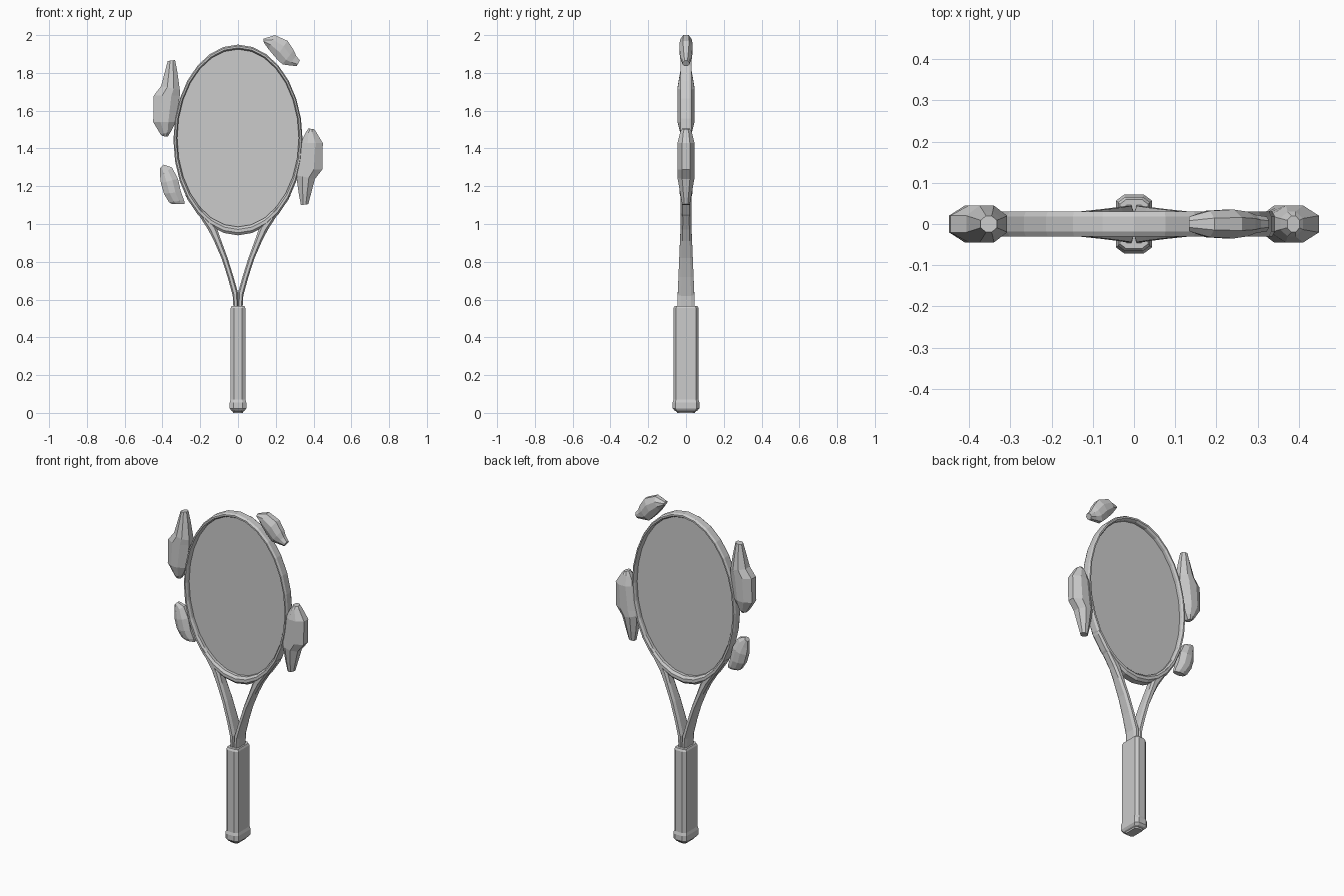
import bpy, bmesh, math
from math import sin, cos, pi


def loft(name, stations, fx=0.5, fy=0.5, closed=False):
    """Skin eight-sided sections; each station is (edge_a xz, edge_b xz, half depth)."""
    bm = bmesh.new()
    rings = []
    for (ax, az), (bx, bz), d in stations:
        ring = []
        for u, v in ((1, fy), (fx, 1), (-fx, 1), (-1, fy),
                     (-1, -fy), (-fx, -1), (fx, -1), (1, -fy)):
            t = (u + 1) / 2
            ring.append(bm.verts.new((ax + (bx - ax) * t, v * d, az + (bz - az) * t)))
        rings.append(ring)
    pairs = list(zip(rings, rings[1:]))
    if closed:
        pairs.append((rings[-1], rings[0]))
    else:
        bm.faces.new(rings[0])
        bm.faces.new(rings[-1])
    for r, s in pairs:
        for i in range(8):
            j = (i + 1) % 8
            bm.faces.new((r[i], r[j], s[j], s[i]))
    bmesh.ops.recalc_face_normals(bm, faces=bm.faces)
    me = bpy.data.meshes.new(name)
    bm.to_mesh(me)
    bm.free()
    ob = bpy.data.objects.new(name, me)
    bpy.context.collection.objects.link(ob)
    return ob


# Oval head frame, thicker at the throat bridge
N = 28
angles = [2 * pi * i / N for i in range(N)]
loft("head_frame", [((0.342 * sin(a), 1.445 + 0.505 * cos(a)),
                     (0.322 * sin(a), 1.455 + 0.470 * cos(a)), 0.03)
                    for a in angles], 0.4, 0.6, closed=True)

# String bed: a single flat sheet
me = bpy.data.meshes.new("string_bed")
me.from_pydata([(0.328 * sin(a), 0, 1.455 + 0.477 * cos(a)) for a in angles],
               [], [list(range(N))])
bpy.context.collection.objects.link(bpy.data.objects.new("string_bed", me))

# Forked throat arms, left and right
arm = [((-.278, 1.15), (-.255, 1.15), .028), ((-.203, 1.04), (-.165, 1.05), .028),
       ((-.158, .97), (-.112, .98), .029), ((-.127, .91), (-.090, .915), .032),
       ((-.088, .82), (-.055, .82), .036), ((-.055, .72), (-.024, .72), .040),
       ((-.028, .62), (0, .636), .044), ((-.024, .55), (0, .55), .046)]
for side, s in (("left", 1), ("right", -1)):
    loft("throat_arm_" + side,
         [((s * a[0], a[1]), (s * b[0], b[1]), d) for a, b, d in arm], 0.5, 0.6)

# Grip and flared butt cap
def column(name, profile):
    loft(name, [((-w, z), (w, z), d) for z, w, d in profile], 0.55, 0.8)

column("grip", [(.06, .039, .066), (.555, .039, .066), (.567, .034, .060)])
column("butt_cap", [(0, .026, .046), (.008, .029, .050), (.012, .036, .061), (.024, .044, .071),
                    (.055, .044, .071), (.075, .038, .065)])

# Faceted lumps floating around the head
big = [((-.372, 1.863), (-.333, 1.868), .020), ((-.386, 1.81), (-.322, 1.81), .030),
       ((-.407, 1.73), (-.308, 1.71), .045), ((-.446, 1.68), (-.308, 1.68), .045),
       ((-.449, 1.54), (-.330, 1.54), .045), ((-.410, 1.475), (-.355, 1.49), .030),
       ((-.402, 1.466), (-.372, 1.462), .020)]
loft("lump_upper_left", big, 0.35, 0.45)
loft("lump_right", [((-a[0], 2.968 - a[1]), (-b[0], 2.968 - b[1]), d)
                    for a, b, d in big], 0.35, 0.45)
loft("lump_lower_left",
     [((-.412, 1.295), (-.393, 1.314), .016), ((-.412, 1.25), (-.350, 1.30), .024),
      ((-.408, 1.215), (-.318, 1.24), .034), ((-.392, 1.16), (-.302, 1.17), .034),
      ((-.365, 1.115), (-.285, 1.125), .024), ((-.350, 1.106), (-.282, 1.106), .016)],
     0.35, 0.45)
loft("lump_top",
     [((.137, 1.960), (.133, 1.980), .018), ((.162, 1.925), (.195, 2.0), .032),
      ((.200, 1.880), (.262, 1.970), .035), ((.235, 1.845), (.295, 1.920), .030),
      ((.270, 1.840), (.308, 1.890), .022), ((.310, 1.836), (.328, 1.865), .018)],
     0.35, 0.45)
